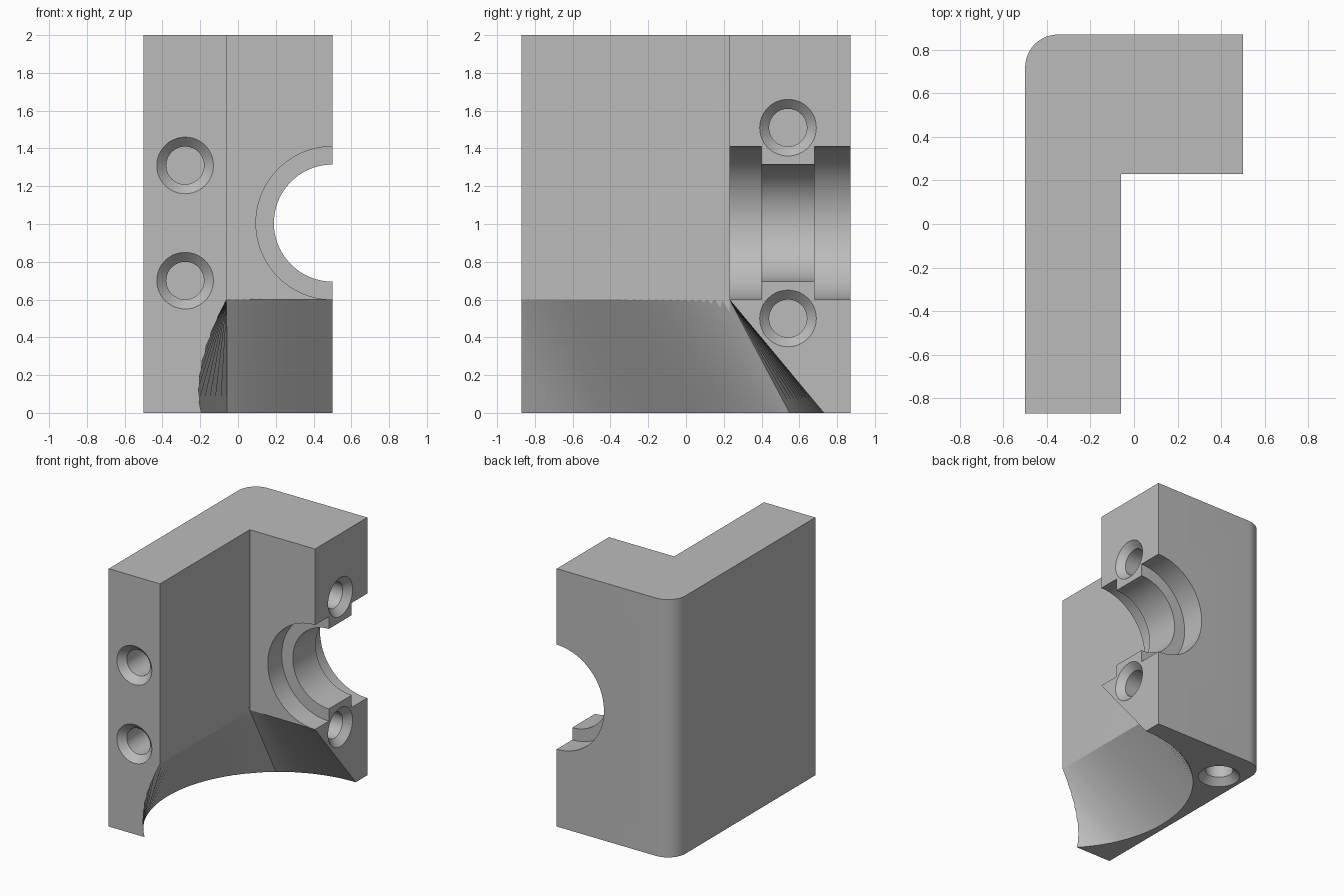
import bpy, bmesh, math
from mathutils import Vector

if "Cube" in bpy.data.objects:
    bpy.data.objects.remove(bpy.data.objects["Cube"])

grey = bpy.data.materials.new("plain grey")
grey.diffuse_color = (0.5, 0.5, 0.5, 1)
grey.use_nodes = True
grey.node_tree.nodes["Principled BSDF"].inputs["Base Color"].default_value = grey.diffuse_color


def finish(bm, name):
    bmesh.ops.recalc_face_normals(bm, faces=bm.faces)
    me = bpy.data.meshes.new(name)
    bm.to_mesh(me)
    bm.free()
    ob = bpy.data.objects.new(name, me)
    bpy.context.collection.objects.link(ob)
    me.materials.append(grey)
    return ob


def skin(name, lower, upper):
    """Closed solid between two matching rings of points."""
    bm = bmesh.new()
    a = [bm.verts.new(p) for p in lower]
    b = [bm.verts.new(p) for p in upper]
    for i in range(len(a)):
        j = (i + 1) % len(a)
        bm.faces.new((a[i], a[j], b[j], b[i]))
    bm.faces.new(a)
    bm.faces.new(b)
    return finish(bm, name)


def lathe(name, origin, axis, profile, n):
    """Closed turned solid; profile holds (distance along axis, radius)."""
    q = Vector(axis).to_track_quat('Z', 'Y')
    bm = bmesh.new()
    rings = []
    for d, r in profile:
        rings.append([bm.verts.new(Vector(origin) + q @ Vector((
            r * math.cos(2 * math.pi * i / n), r * math.sin(2 * math.pi * i / n), d)))
            for i in range(n)])
    for a, b in zip(rings, rings[1:]):
        for i in range(n):
            j = (i + 1) % n
            bm.faces.new((a[i], a[j], b[j], b[i]))
    bm.faces.new(rings[0])
    bm.faces.new(rings[-1])
    return finish(bm, name)


# L-shaped block with one rounded back corner
R = 0.15
outline = [(-0.5, -0.87), (-0.06, -0.87), (-0.06, 0.23), (0.5, 0.23), (0.5, 0.87)]
for i in range(13):
    t = math.radians(90 + 90 * i / 12)
    outline.append((-0.5 + R + R * math.cos(t), 0.87 - R + R * math.sin(t)))
body = skin("bracket_body", [(x, y, 0) for x, y in outline], [(x, y, 2) for x, y in outline])

cutters = []

# Flared recess: straight rulings from the inner L corner down to a large arc
C, RAD = Vector((0.5, -0.22, 0)), 0.95
pairs = []
for i in range(17):
    x = 0.62 - 0.68 * i / 16
    pairs.append(((x, 0.23), 90 + 64.3 * (0.5 - x)))
for i in range(1, 41):
    y = 0.23 - 1.53 * i / 40
    pairs.append(((-0.06, y), 126 + 70.7 * (0.23 - y)))
low, high = [], []
for (x, y), deg in pairs:
    t = math.radians(deg)
    top = Vector((x, y, 0.6))
    bot = C + RAD * Vector((math.cos(t), math.sin(t), 0))
    low.append(bot.lerp(top, -0.08))
    high.append(bot.lerp(top, 1.08))
low.append(Vector((0.9, -1.5, low[0].z)))
high.append(Vector((0.9, -1.5, high[0].z)))
cutters.append(skin("flare_cutter", low, high))

# Stepped half bore through the back arm
cutters.append(lathe("bore_cutter", (0.5, 0, 1.005), (0, 1, 0),
                     [(0.1, 0.405), (0.4, 0.405), (0.4, 0.31), (0.68, 0.31),
                      (0.68, 0.405), (1.0, 0.405)], 96))

# Chamfered blind holes on the right, front and bottom faces
hole = [(-0.02, 0.17), (0.05, 0.1), (0.3, 0.1)]
for origin, axis in [((0.5, 0.54, 1.51), (-1, 0, 0)), ((0.5, 0.54, 0.5), (-1, 0, 0)),
                     ((-0.28, -0.87, 1.31), (0, 1, 0)), ((-0.28, -0.87, 0.7), (0, 1, 0)),
                     ((-0.32, 0.57, 0), (0, 0, 1))]:
    cutters.append(lathe("hole_cutter", origin, axis, hole, 48))

# Cut everything out of the block
bpy.context.view_layer.objects.active = body
for c in cutters:
    m = body.modifiers.new("cut", 'BOOLEAN')
    m.operation, m.solver, m.object = 'DIFFERENCE', 'EXACT', c
    bpy.ops.object.modifier_apply(modifier=m.name)
    bpy.data.objects.remove(c)

for o in bpy.context.selected_objects:
    o.select_set(False)
body.select_set(True)
bpy.ops.object.shade_smooth_by_angle(angle=math.radians(25))
